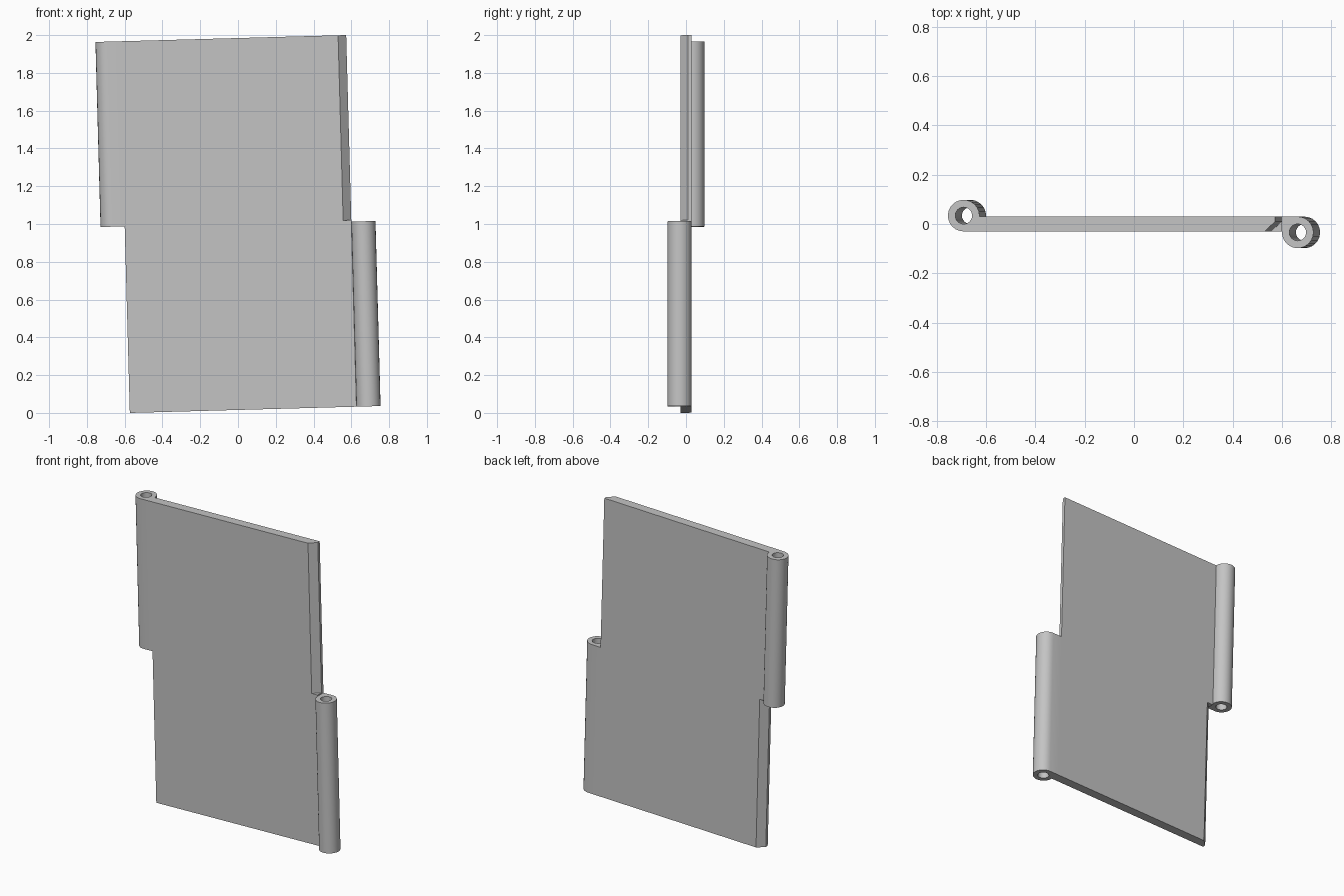
import bpy
import bmesh
from math import cos, sin, pi

if "Cube" in bpy.data.objects:
    bpy.data.objects.remove(bpy.data.objects["Cube"])

HALF_W, HALF_T, HALF_H = 0.60, 0.03, 0.984   # leaf half sizes
BARREL_R, BORE_R = 0.064, 0.034
BARREL_X, BARREL_Y = -0.664, 0.034
GAP = 0.004                                  # clearance at mid height

grey = bpy.data.materials.new("plain grey")
grey.use_nodes = True
colour = (0.55, 0.55, 0.55, 1)
grey.diffuse_color = colour
grey.node_tree.nodes["Principled BSDF"].inputs["Base Color"].default_value = colour


def prism(name, outline, z0, z1, sign=1):
    """Extrude an xy outline; sign -1 gives the point-mirrored copy."""
    bm = bmesh.new()
    face = bm.faces.new([bm.verts.new((x, y, z0)) for x, y in outline])
    ext = bmesh.ops.extrude_face_region(bm, geom=[face])["geom"]
    for v in ext:
        if isinstance(v, bmesh.types.BMVert):
            v.co.z = z1
    for v in bm.verts:
        v.co *= sign
    bmesh.ops.recalc_face_normals(bm, faces=bm.faces)
    mesh = bpy.data.meshes.new(name)
    bm.to_mesh(mesh)
    bm.free()
    mesh.materials.append(grey)
    obj = bpy.data.objects.new(name, mesh)
    bpy.context.collection.objects.link(obj)
    return obj


def circle(r, n=24):
    return [(BARREL_X + r * cos(2 * pi * i / n), BARREL_Y + r * sin(2 * pi * i / n))
            for i in range(n)]


def rect(x0, x1, y0, y1):
    return [(x0, y0), (x1, y0), (x1, y1), (x0, y1)]


# Flat leaf
leaf = prism("hinge_leaf", rect(-HALF_W, HALF_W, -HALF_T, HALF_T), -HALF_H, HALF_H)
bpy.context.view_layer.objects.active = leaf
leaf.select_set(True)


def combine(other, operation):
    mod = leaf.modifiers.new(operation, "BOOLEAN")
    mod.operation = operation
    mod.solver = "EXACT"
    mod.object = other
    bpy.ops.object.modifier_apply(modifier=mod.name)
    bpy.data.objects.remove(other)


# Upper left and lower right knuckles, each facing a bevelled free edge
bevel = [(0.5355, -0.05), (0.65, -0.05), (0.65, 0.0565)]
for sign in (1, -1):
    combine(prism("web", rect(BARREL_X, -0.55, -HALF_T, HALF_T), GAP, HALF_H, sign), "UNION")
    combine(prism("barrel", circle(BARREL_R), GAP, HALF_H, sign), "UNION")
    combine(prism("bore", circle(BORE_R), -0.05, HALF_H + 0.05, sign), "DIFFERENCE")
    combine(prism("bevel", bevel, GAP, HALF_H + 0.05, sign), "DIFFERENCE")

bpy.ops.object.shade_smooth_by_angle(angle=pi / 6)

# Slight lean, resting on the lowest corner
leaf.rotation_euler.y = -0.0275
leaf.location.z = 1.0
